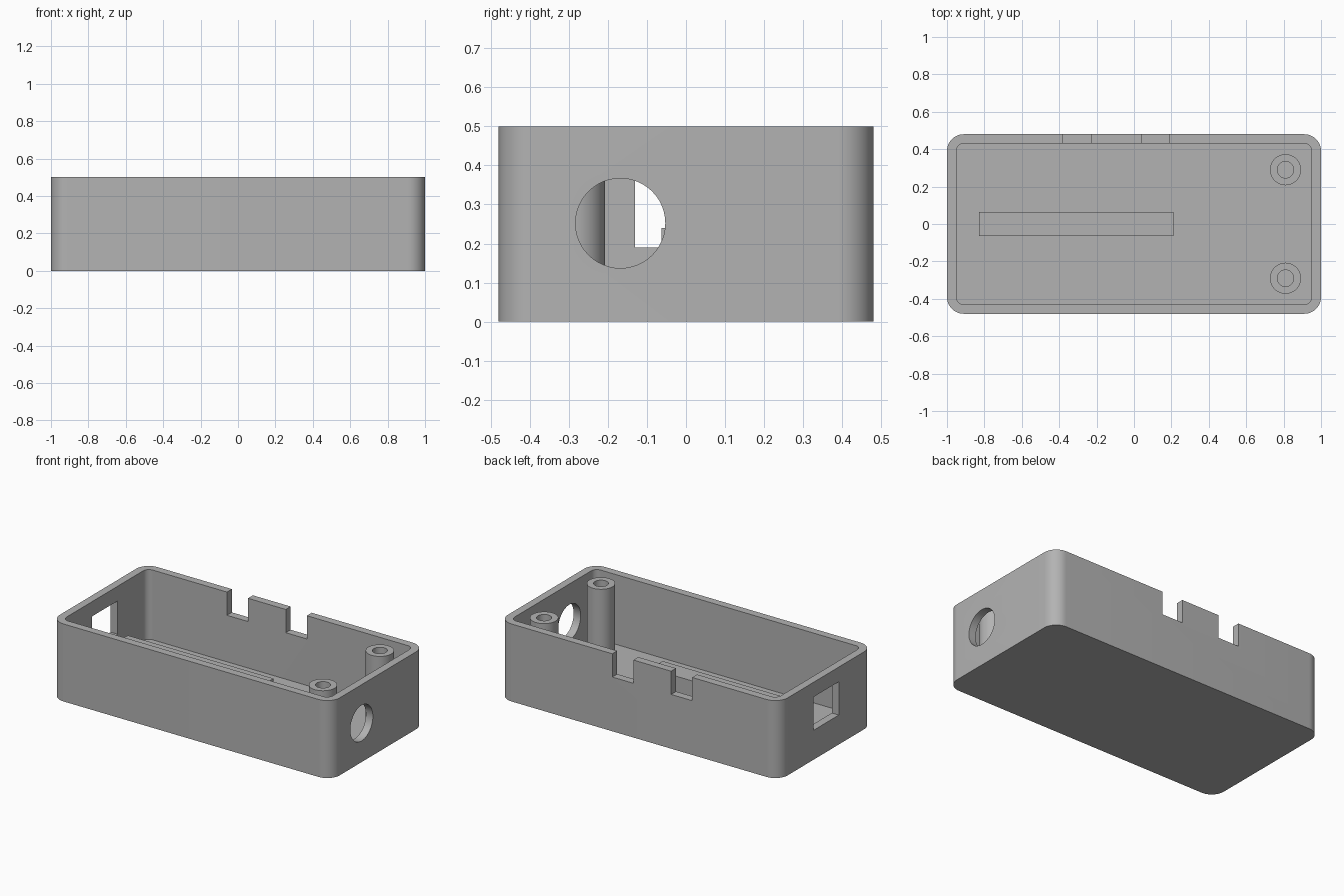
import bpy, bmesh
from math import sin, cos, pi, radians

old = bpy.data.objects.get("Cube")
if old:
    bpy.data.objects.remove(old, do_unlink=True)

HEIGHT, FLOOR = 0.5, 0.05
HALF_X, HALF_Y, WALL = 1.0, 0.48, 0.05

grey = bpy.data.materials.new("matte_grey")
grey.use_nodes = True
grey.diffuse_color = (0.45, 0.45, 0.45, 1)
grey.node_tree.nodes["Principled BSDF"].inputs["Base Color"].default_value = grey.diffuse_color


def prism(name, outline, z0, z1):
    """Extrude a closed xy outline from z0 to z1."""
    bm = bmesh.new()
    base = bm.faces.new([bm.verts.new((x, y, z0)) for x, y in outline])
    top = bmesh.ops.extrude_face_region(bm, geom=[base])["geom"]
    verts = [v for v in top if isinstance(v, bmesh.types.BMVert)]
    bmesh.ops.translate(bm, verts=verts, vec=(0, 0, z1 - z0))
    bmesh.ops.recalc_face_normals(bm, faces=bm.faces)
    mesh = bpy.data.meshes.new(name)
    bm.to_mesh(mesh)
    bm.free()
    mesh.materials.append(grey)
    obj = bpy.data.objects.new(name, mesh)
    bpy.context.collection.objects.link(obj)
    return obj


def arc(cx, cy, r, start, sweep, steps):
    return [(cx + r * cos(start + sweep * i / steps),
             cy + r * sin(start + sweep * i / steps)) for i in range(steps + 1)]


def rounded_rect(hx, hy, r):
    points = []
    for i, (sx, sy) in enumerate([(1, 1), (-1, 1), (-1, -1), (1, -1)]):
        points += arc(sx * (hx - r), sy * (hy - r), r, i * pi / 2, pi / 2, 12)
    return points


def circle(cx, cy, r):
    return arc(cx, cy, r, 0, 2 * pi, 48)[:-1]


def block(name, x0, x1, y0, y1, z0, z1):
    return prism(name, [(x0, y0), (x1, y0), (x1, y1), (x0, y1)], z0, z1)


def cut(obj, cutter):
    """Subtract the cutter, bake the result and discard the cutter."""
    cutter.hide_render = True
    mod = obj.modifiers.new("cut", "BOOLEAN")
    mod.operation, mod.solver, mod.object = "DIFFERENCE", "EXACT", cutter
    bpy.ops.object.select_all(action="DESELECT")
    bpy.context.view_layer.objects.active = obj
    obj.select_set(True)
    bpy.ops.object.modifier_apply(modifier=mod.name)
    bpy.data.objects.remove(cutter, do_unlink=True)


def smooth(obj):
    bpy.ops.object.select_all(action="DESELECT")
    bpy.context.view_layer.objects.active = obj
    obj.select_set(True)
    bpy.ops.object.shade_smooth_by_angle(angle=radians(30))


# Open tray with rounded vertical corners
tray = prism("case_tray", rounded_rect(HALF_X, HALF_Y, 0.09), 0, HEIGHT)
cut(tray, prism("cavity_cutter", rounded_rect(HALF_X - WALL, HALF_Y - WALL, 0.04),
                FLOOR, HEIGHT + 0.1))

# Two notches in the top of the back wall
for x in (-0.38, 0.04):
    cut(tray, block("notch_cutter", x, x + 0.15, 0.38, 0.6, 0.35, HEIGHT + 0.1))

# Rectangular port in one end wall
cut(tray, block("port_cutter", -1.1, -0.9, -0.13, 0.13, 0.19, 0.405))

# Round cable hole in the other end wall
hole = prism("cable_hole_cutter", circle(0, 0, 0.115), -0.1, 0.1)
hole.rotation_euler = (0, pi / 2, 0)
hole.location = (1, -0.168, 0.252)
bpy.context.view_layer.update()
cut(tray, hole)
smooth(tray)

# Long support rib on the floor
block("support_rib", -0.83, 0.21, -0.063, 0.063, FLOOR, 0.24)

# Bored screw posts
for side, y in (("front", -0.29), ("back", 0.29)):
    post = prism(side + "_screw_post", circle(0.81, y, 0.083), FLOOR, 0.495)
    cut(post, prism("bore_cutter", circle(0.81, y, 0.044), FLOOR + 0.02, HEIGHT + 0.1))
    smooth(post)
